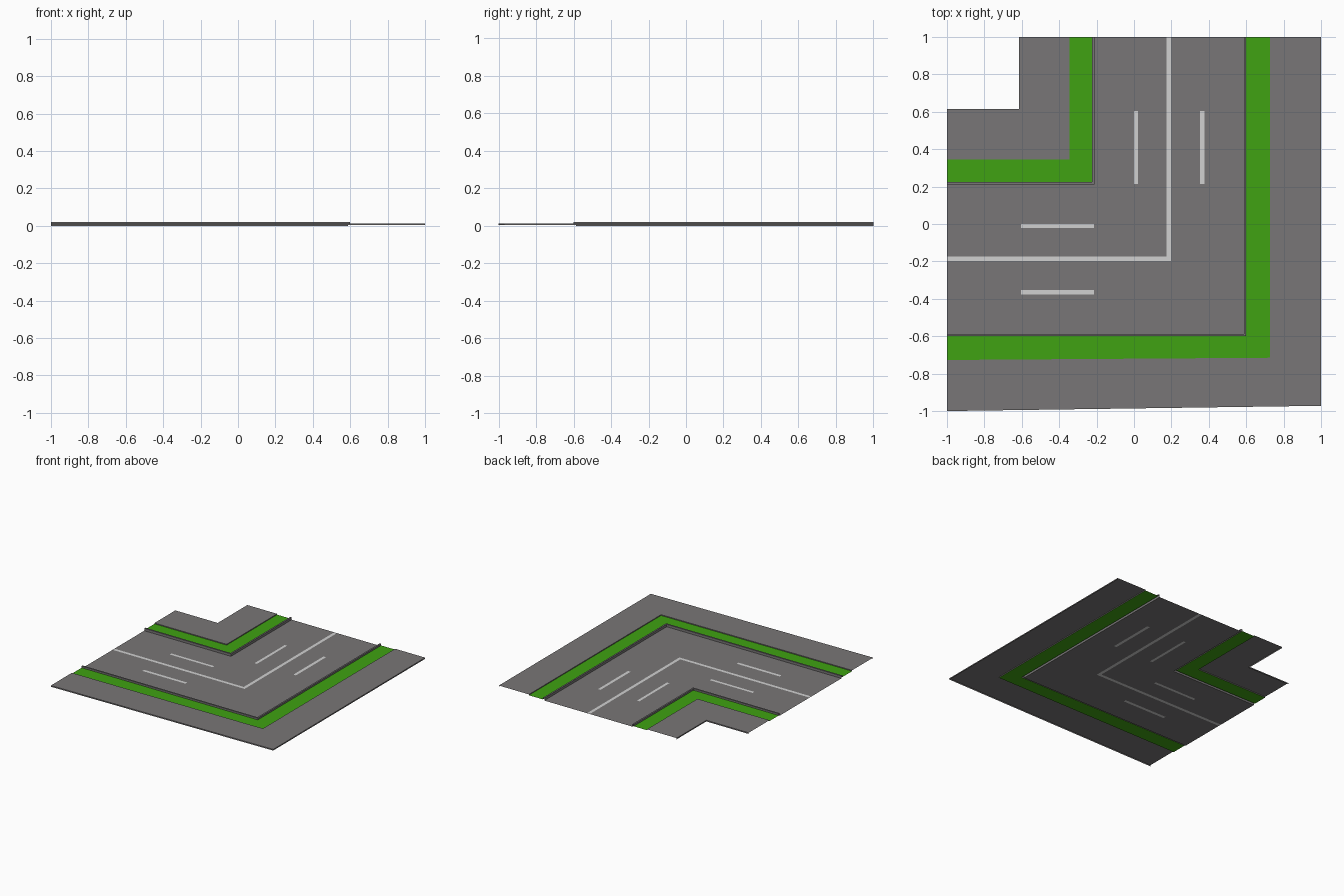
import bpy, bmesh

if "Cube" in bpy.data.objects:
    bpy.data.objects.remove(bpy.data.objects["Cube"])


def material(name, rgb):
    m = bpy.data.materials.new(name)
    m.diffuse_color = (*rgb, 1)
    m.use_nodes = True
    m.node_tree.nodes["Principled BSDF"].inputs["Base Color"].default_value = m.diffuse_color
    return m


GREY = material("asphalt grey", (0.19, 0.182, 0.184))
GREEN = material("grass green", (0.05, 0.36, 0.006))
WHITE = material("marking white", (0.64, 0.64, 0.64))


def finish(name, bm, mats):
    bmesh.ops.remove_doubles(bm, verts=bm.verts, dist=1e-5)
    me = bpy.data.meshes.new(name)
    bm.to_mesh(me)
    bm.free()
    for m in mats:
        me.materials.append(m)
    bpy.context.collection.objects.link(bpy.data.objects.new(name, me))


def bend(name, profile, mat):
    """Sweep a (distance, height, corner lift) profile round the right-angled bend."""
    bm = bmesh.new()
    rows = []
    for t, z, lift in profile:
        path = [(-1, -t, z), (t, -t + lift, z), (t, 1, z)]
        rows.append([bm.verts.new(p) for p in path])
    for a, b in zip(rows, rows[1:]):
        for j in range(2):
            bm.faces.new((b[j], b[j + 1], a[j + 1], a[j]))
    finish(name, bm, [mat])


ROAD, GRASS, WALK, CURB = 0.0, 0.006, 0.013, 0.02

# pavements with thin edges
bend("inner_pavement", [(-0.615, 0.003, 0), (-0.615, WALK, 0),
                        (-0.345, WALK, 0), (-0.345, GRASS, 0)], GREY)
bend("outer_pavement", [(0.727, GRASS, 0.012), (0.727, WALK, 0.012),
                        (1, WALK, 0.028), (1, 0.003, 0.028)], GREY)

# grass verges
bend("inner_verge", [(-0.345, GRASS, 0), (-0.225, GRASS, 0)], GREEN)
bend("outer_verge", [(0.6, GRASS, 0), (0.727, GRASS, 0.012)], GREEN)

# raised kerbs between grass and road
for name, a, b, za, zb in (("inner_kerb", -0.225, -0.212, GRASS, ROAD),
                           ("outer_kerb", 0.587, 0.6, ROAD, GRASS)):
    bend(name, [(a, za, 0), (a, CURB, 0), (b, CURB, 0), (b, zb, 0)], GREY)

# road surface, cut into cells so the markings are flush faces
LINE = (0.174, 0.199)
LANES = ((0.0, 0.022), (0.352, 0.376))
DASH = (-0.605, -0.215)
EDGE = (-0.212, 0.587)
cuts = sorted({-1, *LINE, *LANES[0], *LANES[1], *DASH, *EDGE})


def inside(v, span):
    return span[0] < v < span[1]


bm = bmesh.new()
for x0, x1 in zip(cuts, cuts[1:]):
    for y0, y1 in zip(cuts, cuts[1:]):
        cx, cy = (x0 + x1) / 2, (y0 + y1) / 2
        across, along = max(cx, cy), min(cx, cy)
        if not inside(across, EDGE):
            continue
        f = bm.faces.new([bm.verts.new((x, -y, ROAD)) for x, y in
                          ((x0, y1), (x1, y1), (x1, y0), (x0, y0))])
        dash = inside(along, DASH) and any(inside(across, s) for s in LANES)
        f.material_index = 1 if dash or inside(across, LINE) else 0
finish("road_with_markings", bm, [GREY, WHITE])
